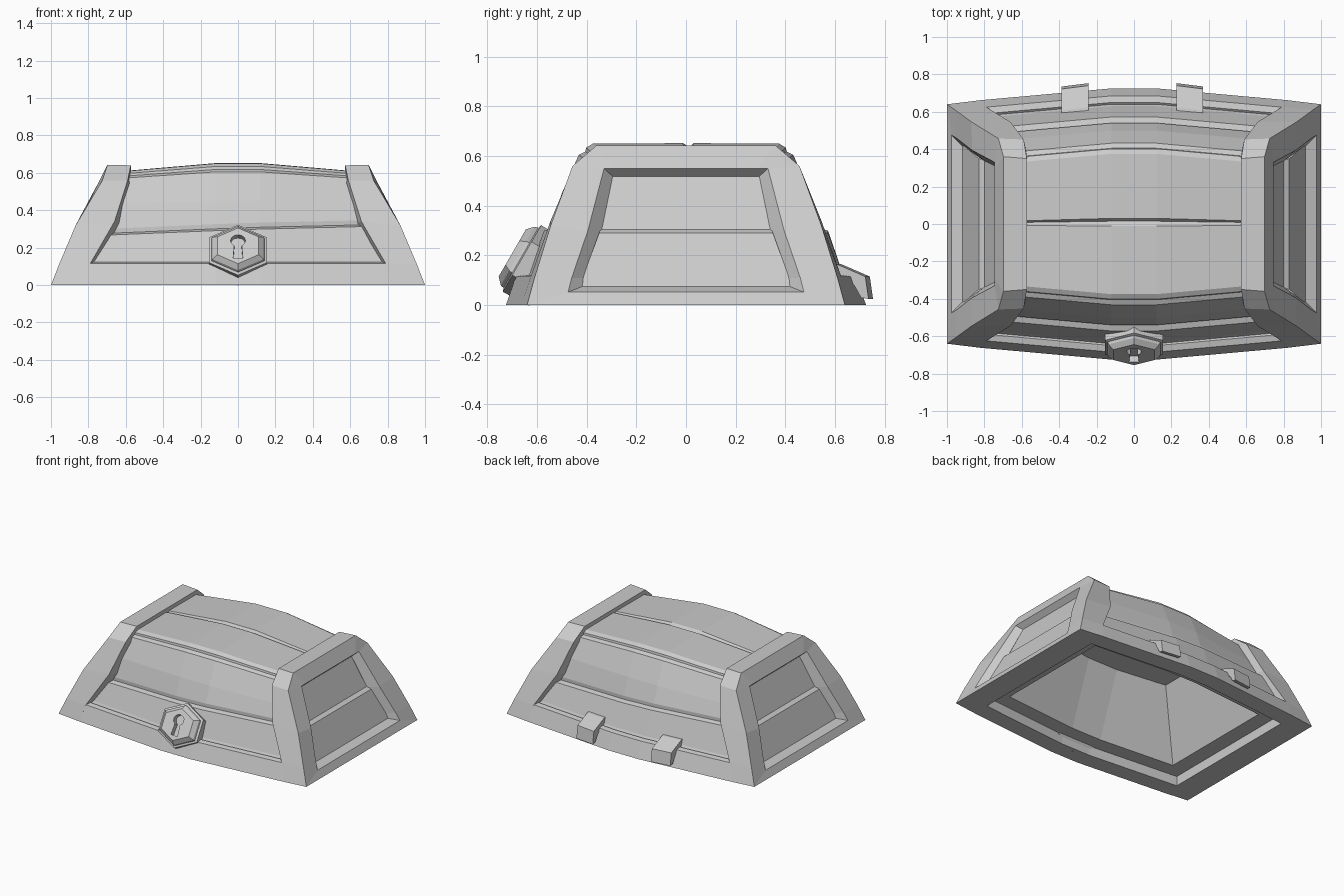
import bpy, bmesh
from math import cos, sin, pi, radians
from mathutils import Vector, Matrix

if "Cube" in bpy.data.objects:
    bpy.data.objects.remove(bpy.data.objects["Cube"])


def loft(name, rows, wrap_rows=False, wrap_cols=False, caps=(), flip=False):
    """Skin a grid of points, optionally closed in either direction."""
    bm = bmesh.new()
    g = [[bm.verts.new(p) for p in r] for r in rows]
    n, m = len(g), len(g[0])
    for i in range(n if wrap_rows else n - 1):
        for j in range(m if wrap_cols else m - 1):
            a, b = g[i], g[(i + 1) % n]
            k = (j + 1) % m
            bm.faces.new((a[j], a[k], b[k], b[j]))
    for c in caps:
        bm.faces.new(g[c])
    bmesh.ops.recalc_face_normals(bm, faces=bm.faces)
    if flip:
        bmesh.ops.reverse_faces(bm, faces=bm.faces)
    me = bpy.data.meshes.new(name)
    bm.to_mesh(me)
    bm.free()
    ob = bpy.data.objects.new(name, me)
    bpy.context.collection.objects.link(ob)
    return ob


def bow(x, y, z):
    """Barrel shape: full in the middle, narrower and lower to the ends."""
    d = max(0, abs(x) - 0.12)
    s = max(-1, min(1, y / 0.1))
    return (x, y - s * 0.09 * d, z - 0.085 * d * (z / 0.65) ** 3)


# Planked lid shell with grooves
half = [(.66, .08), (.63, .13), (.572, .295), (.54, .305), (.54, .33),
        (.50, .45), (.432, .605), (.405, .618), (.402, .634), (.375, .65)]
profile = [(-y, z) for y, z in half] + [(-.012, .652), (.015, .635), (.03, .652)] \
    + [(y, z) for y, z in reversed(half)]
rows = []
for y, z in profile:
    X = .85 - .4 * z
    tilt = .035 if .25 < z < .35 else 0
    rows.append([bow(x, y, z + tilt * x * (1 if y < 0 else -1))
                 for x in (-X, -.12, .12, X)])
loft("lid_planks", rows)

# Bottom rails, front and back: (y, z, half length)
rail = [(.725, 0, .82), (.685, .115, .79), (.65, .122, .79), (.60, .08, .82), (.60, 0, .82)]
for s, name in ((-1, "front_rail"), (1, "back_rail")):
    rows = []
    for side, at_end in ((-1, True), (-1, False), (1, False), (1, True)):
        rows.append([(side * (X if at_end else .12),
                      s * (y - (.09 * (X - .12) if at_end else 0)), z) for y, z, X in rail])
    loft(name, rows, wrap_cols=True, caps=(0, -1))

# End frames: each section is outer edge, inner edge, inner depth, recess, opening
frame = [
    [(1, .64, 0), (.82, .662, 0), (.82, .54, .08), (.91, .41, .078), (.975, .475, .052)],
    [(.957, .61, .11), (.79, .625, .115), (.77, .55, .11), (.89, .40, .11), (.95, .46, .11)],
    [(.868, .545, .32), (.66, .545, .34), (.63, .47, .33), (.805, .34, .30), (.867, .395, .30)],
    [(.725, .457, .56), (.59, .452, .56), (.57, .36, .53), (.71, .295, .518), (.745, .33, .55)],
    [(.698, .36, .643), (.573, .35, .64), (.57, .30, .56), (.71, .26, .518), (.745, .29, .55)],
]
# End panels: two planks with a ledge between
panel = [(.92, .43, .07), (.83, .35, .29), (.80, .345, .305), (.705, .31, .53)]
for s, side in ((-1, "left"), (1, "right")):
    ring = [[(s * x, -y, z) for x, y, z in r] for r in frame]
    ring += [[(s * x, y, z) for x, y, z in r] for r in reversed(frame)]
    loft(side + "_end_frame", ring, wrap_rows=True, wrap_cols=True)
    loft(side + "_end_panel", [[(s * x, -y, z), (s * x, y, z)] for x, y, z in panel])

# Hollow underside: stepped rim, sloping walls and ceiling
lining = []
for hx, hy, b, z in ((.84, .62, .04, .07), (.705, .44, .05, .07), (.50, .27, .05, .53)):
    front = [(-hx, -hy, z), (-.12, -hy - b, z), (.12, -hy - b, z), (hx, -hy, z)]
    lining.append(front + [(-x, -y, z) for x, y, z in front])
loft("inner_lining", lining, wrap_cols=True, caps=(-1,), flip=True)

# Lock: stepped hexagonal plate tilted to the lid front
place = Matrix.Translation((0, -.63, .17)) @ Matrix.Rotation(radians(60), 4, 'X')


def hexagon(r, d):
    return [place @ Vector((1.16 * r * sin(i * pi / 3), r * cos(i * pi / 3), d)) for i in range(6)]


lock = loft("lock_plate", [hexagon(r, d) for r, d in
            ((.150, -.085), (.155, .035), (.14, .04), (.136, .055), (.11, .08))],
            wrap_cols=True, caps=(0, -1))

# Keyhole cutter: round top with a flared slot
arc = [(.04 * sin(a), .032 + .036 * cos(a)) for a in [radians(-150 + 30 * i) for i in range(11)]]
hole = arc + [(.026, -.075), (-.026, -.075)]
cutter = loft("keyhole_cutter", [[place @ Vector((x, y, d)) for x, y in hole] for d in (.045, .12)],
              wrap_cols=True, caps=(0, -1))
cutter.hide_render = True
cutter.hide_set(True)
cut = lock.modifiers.new("keyhole", 'BOOLEAN')
cut.object = cutter
cut.operation = 'DIFFERENCE'
cut.solver = 'EXACT'

# Bent hinge tabs on the back
tab = [(.58, .17), (.62, .165), (.735, .115), (.748, .025), (.718, .03), (.69, .08), (.58, .09)]
for cx, lean, name in ((-.315, .009, "left_hinge"), (.298, -.009, "right_hinge")):
    loft(name, [[(cx + f * .072, y + f * lean - .004, z) for y, z in tab] for f in (-1, 1)],
         wrap_cols=True, caps=(0, -1))
